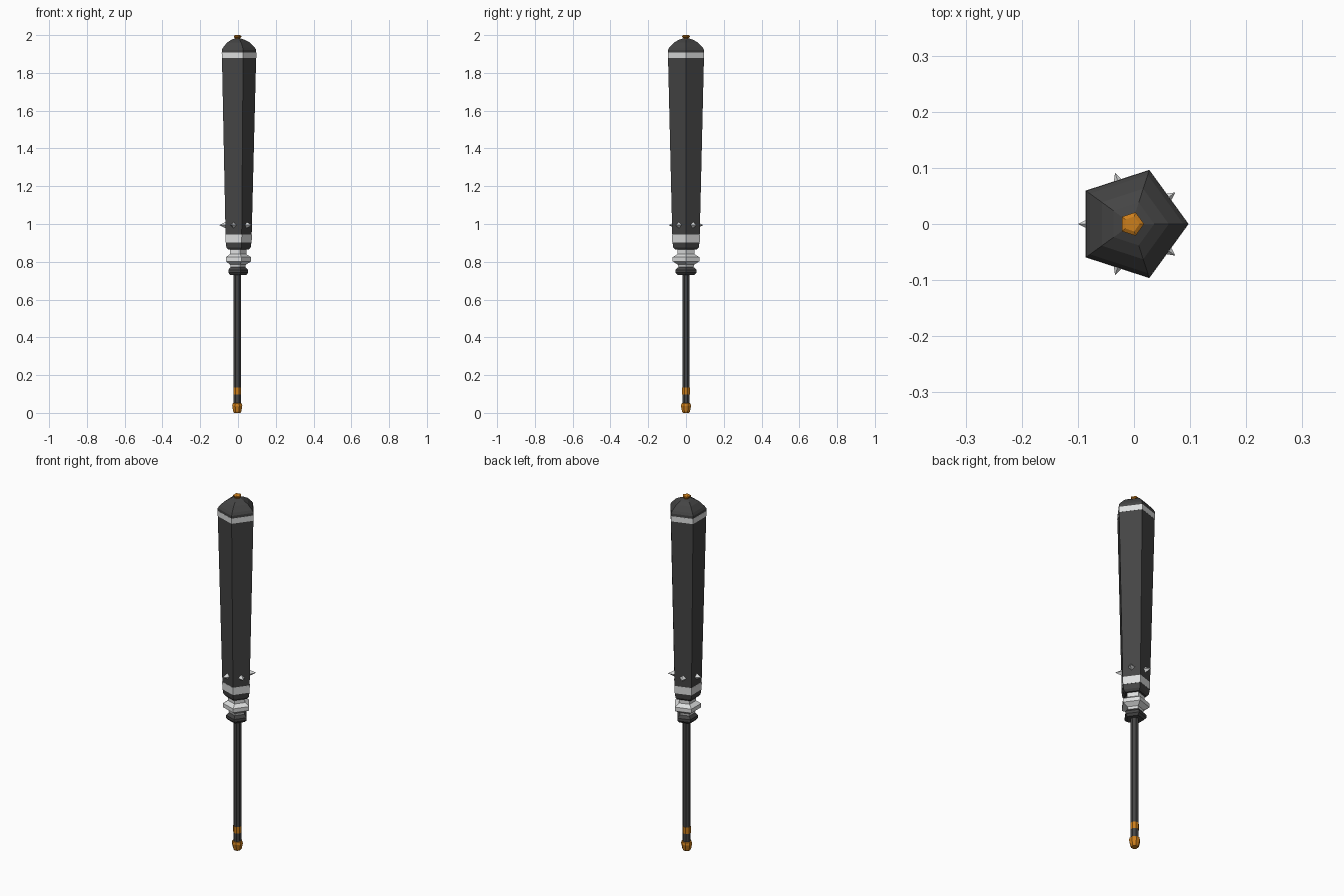
import bpy, bmesh, math
from mathutils import Vector, Matrix

if "Cube" in bpy.data.objects:
    bpy.data.objects.remove(bpy.data.objects["Cube"])

CX = -0.004  # axis offset, so that the bounding box is centred


def mat(name, col):
    m = bpy.data.materials.new(name)
    m.diffuse_color = (*col, 1)
    m.use_nodes = True
    m.node_tree.nodes["Principled BSDF"].inputs["Base Color"].default_value = m.diffuse_color
    return m


DARK = mat("dark iron", (0.058, 0.058, 0.058))
LIGHT = mat("pale silver", (0.72, 0.73, 0.73))
GOLD = mat("amber gold", (0.60, 0.21, 0.012))


def finish(name, bm, material):
    bmesh.ops.recalc_face_normals(bm, faces=bm.faces)
    me = bpy.data.meshes.new(name)
    bm.to_mesh(me)
    bm.free()
    me.materials.append(material)
    ob = bpy.data.objects.new(name, me)
    bpy.context.collection.objects.link(ob)
    return ob


def lathe(name, profile, material, sides=5, turn=0.0):
    """Stack of regular polygons from (radius, z) pairs, capped at both ends."""
    bm = bmesh.new()
    rings = []
    for r, z in profile:
        rings.append([bm.verts.new((CX + r * math.cos(turn + math.tau * i / sides),
                                    r * math.sin(turn + math.tau * i / sides), z))
                      for i in range(sides)])
    for a, b in zip(rings, rings[1:]):
        for i in range(sides):
            j = (i + 1) % sides
            bm.faces.new((a[i], a[j], b[j], b[i]))
    bm.faces.new(rings[0])
    bm.faces.new(rings[-1])
    return finish(name, bm, material)


T8 = math.pi / 8
# Shaft with gold end cap and ring
lathe("shaft", [(0.021, 0.03), (0.021, 0.76)], DARK, 8, T8)
lathe("end_cap", [(0.018, 0.0), (0.023, 0.008), (0.029, 0.037), (0.026, 0.05), (0.02, 0.052)], GOLD, 8, T8)
lathe("shaft_ring", [(0.0218, 0.098), (0.0218, 0.135)], GOLD, 8, T8)

# Collar pieces below the head
lathe("collar_disc", [(0.047, 0.73), (0.058, 0.742), (0.058, 0.757), (0.046, 0.77), (0.04, 0.772)], DARK)
lathe("collar_neck", [(0.04, 0.765), (0.046, 0.785), (0.074, 0.802), (0.074, 0.824),
                      (0.048, 0.84), (0.048, 0.872)], LIGHT)

# Tapered five-sided head with domed top
lathe("head", [(0.060, 0.864), (0.071, 0.876), (0.0755, 0.905), (0.0765, 0.945), (0.100, 1.88),
               (0.1005, 1.922), (0.092, 1.935), (0.066, 1.961), (0.04, 1.975), (0.022, 1.981)], DARK)
lathe("lower_band", [(0.0765, 0.903), (0.0775, 0.945)], LIGHT)
lathe("upper_band", [(0.101, 1.878), (0.1015, 1.908)], LIGHT)

# Finial
lathe("finial", [(0.014, 1.975), (0.015, 1.984), (0.022, 1.990), (0.022, 1.996), (0.014, 2.0)], GOLD)

# One spike on each head face
for k in range(5):
    a = math.radians(36 + 72 * k)
    d = Vector((math.cos(a), math.sin(a), 0))
    bm = bmesh.new()
    bmesh.ops.create_cone(bm, cap_ends=True, segments=4, radius1=0.019, radius2=0, depth=0.038,
                          matrix=Matrix.Translation(Vector((CX, 0, 0.994)) + d * 0.077)
                          @ Matrix.Rotation(a, 4, 'Z') @ Matrix.Rotation(math.pi / 2, 4, 'Y'))
    finish(f"spike_{k + 1}", bm, LIGHT)
